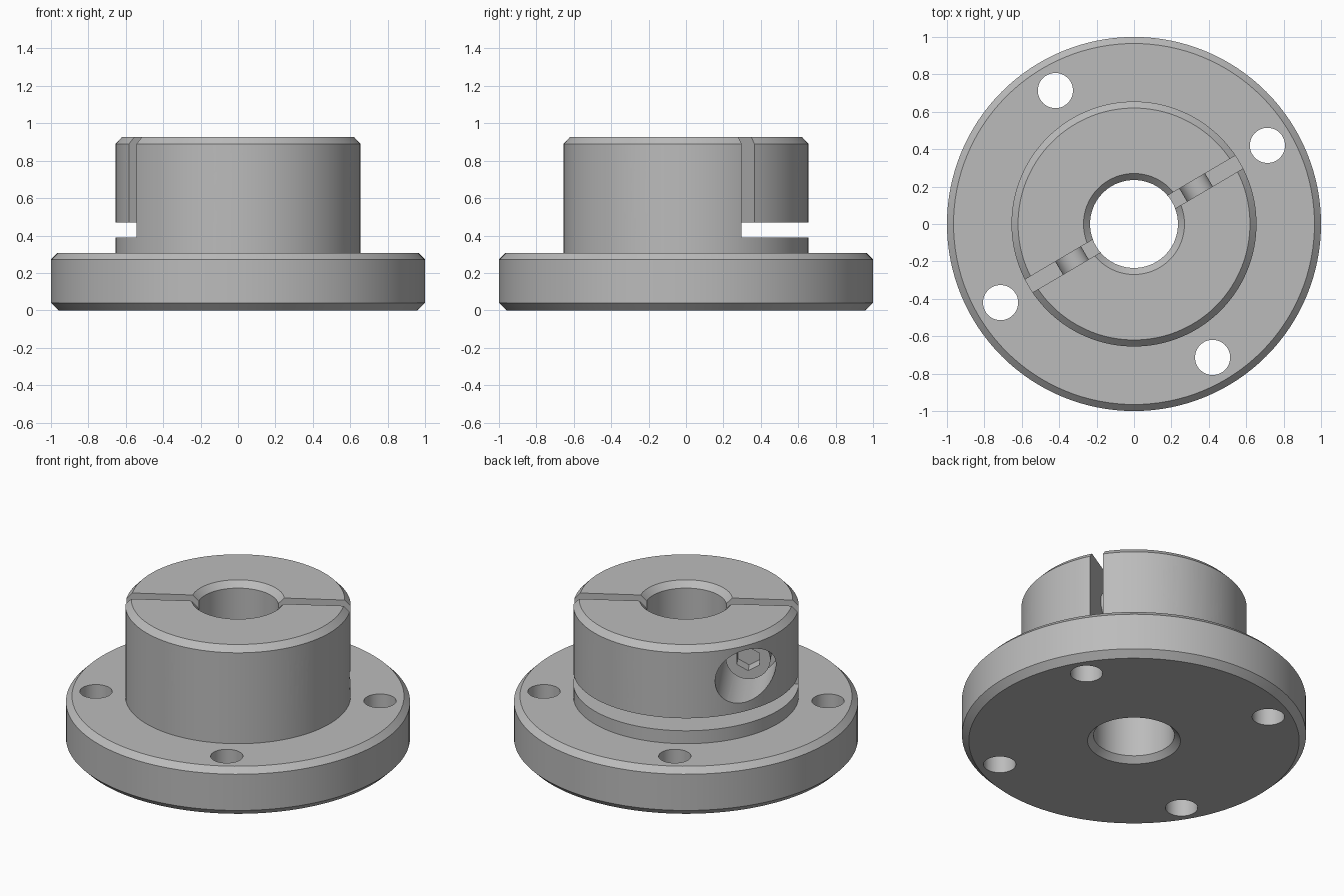
import bpy, bmesh, math
from mathutils import Matrix, Vector

if "Cube" in bpy.data.objects:
    bpy.data.objects.remove(bpy.data.objects["Cube"], do_unlink=True)

TURN = Matrix.Rotation(math.radians(30.5), 4, 'Z')   # split direction
SCREW_U, SCREW_Z = 0.385, 0.695
HEAD_TOP, HEAD_BASE = 0.29, 0.13

steel = bpy.data.materials.new("grey_steel")
steel.use_nodes = True
GREY = (0.5, 0.5, 0.5, 1)
steel.diffuse_color = GREY
steel.node_tree.nodes["Principled BSDF"].inputs["Base Color"].default_value = GREY


def finish(name, bm):
    bmesh.ops.recalc_face_normals(bm, faces=bm.faces)
    mesh = bpy.data.meshes.new(name)
    bm.to_mesh(mesh)
    bm.free()
    mesh.materials.append(steel)
    ob = bpy.data.objects.new(name, mesh)
    bpy.context.collection.objects.link(ob)
    return ob


def lathe(name, profile, steps=128):
    """Ring turned from a closed (radius, height) profile."""
    bm = bmesh.new()
    rings = []
    for i in range(steps):
        a = math.tau * i / steps
        rings.append([bm.verts.new((r * math.cos(a), r * math.sin(a), z)) for r, z in profile])
    n = len(profile)
    for i in range(steps):
        a, b = rings[i], rings[(i + 1) % steps]
        for j in range(n):
            k = (j + 1) % n
            bm.faces.new((a[j], b[j], b[k], a[k]))
    return finish(name, bm)


def box(name, low, high):
    """Box in the split frame."""
    low, high = Vector(low), Vector(high)
    bm = bmesh.new()
    bmesh.ops.create_cube(bm, size=1)
    bm.transform(TURN @ Matrix.Translation((low + high) / 2) @ Matrix.Diagonal((*(high - low), 1)))
    return finish(name, bm)


def rod(name, radius, start, end, u=None, sides=48):
    """Cylinder along the screw axis at offset u, or upright on a bolt circle."""
    bm = bmesh.new()
    bmesh.ops.create_cone(bm, cap_ends=True, segments=sides, radius1=radius,
                          radius2=radius, depth=end - start)
    middle = (start + end) / 2
    if u is None:
        bm.transform(Matrix.Translation((0, 0, middle)))
    else:
        bm.transform(TURN @ Matrix.Translation((u, middle, SCREW_Z))
                     @ Matrix.Rotation(math.radians(-90), 4, 'X'))
    return finish(name, bm)


def boolean(ob, cutter, operation='DIFFERENCE', keep=False):
    mod = ob.modifiers.new("cut", 'BOOLEAN')
    mod.operation, mod.object, mod.solver = operation, cutter, 'EXACT'
    bpy.context.view_layer.objects.active = ob
    bpy.ops.object.modifier_apply(modifier=mod.name)
    if not keep:
        bpy.data.objects.remove(cutter, do_unlink=True)


def smooth(ob):
    bpy.ops.object.select_all(action='DESELECT')
    ob.select_set(True)
    bpy.context.view_layer.objects.active = ob
    bpy.ops.object.shade_smooth_by_angle(angle=math.radians(25))


# Flange and hub share one turned profile with chamfered bore
profile = [(0.27, 0), (0.96, 0), (1, 0.04), (1, 0.272), (0.965, 0.307), (0.655, 0.307),
           (0.655, 0.89), (0.62, 0.927), (0.27, 0.927), (0.235, 0.89), (0.235, 0.035)]
flange_hub = lathe("flange_hub", profile)
clamp_cap = lathe("clamp_cap", profile)

# Split: the hub loses its back half, the cap keeps only that half
boolean(flange_hub, box("cutter", (-0.9, -0.04, 0.39), (0.9, 0.9, 1.2)))
boolean(clamp_cap, box("cutter", (-0.9, 0.04, 0.47), (0.9, 0.9, 1.2)), 'INTERSECT')

# Four mounting holes
for i in range(4):
    hole = rod("cutter", 0.094, -0.2, 0.6)
    spot = Matrix.Rotation(i * math.pi / 2, 4, 'Z') @ TURN @ Matrix.Translation((0.828, 0, 0))
    hole.data.transform(spot)
    boolean(flange_hub, hole)

# Clamp screws with their tapped holes, clearance holes and counterbores
for side, u in (("right", -SCREW_U), ("left", SCREW_U)):
    boolean(flange_hub, rod("cutter", 0.063, -0.9, 0.1, u))
    boolean(clamp_cap, rod("cutter", 0.084, -0.1, 0.3, u))
    boolean(clamp_cap, rod("cutter", 0.167, HEAD_BASE, 0.9, u))
    head = rod(side + "_screw_head", 0.13, HEAD_BASE, HEAD_TOP, u)
    boolean(head, rod("cutter", 0.076, HEAD_TOP - 0.08, 0.5, u, sides=6))
    smooth(head)
    smooth(rod(side + "_screw_shank", 0.08, -0.25, HEAD_BASE + 0.02, u))

smooth(flange_hub)
smooth(clamp_cap)
